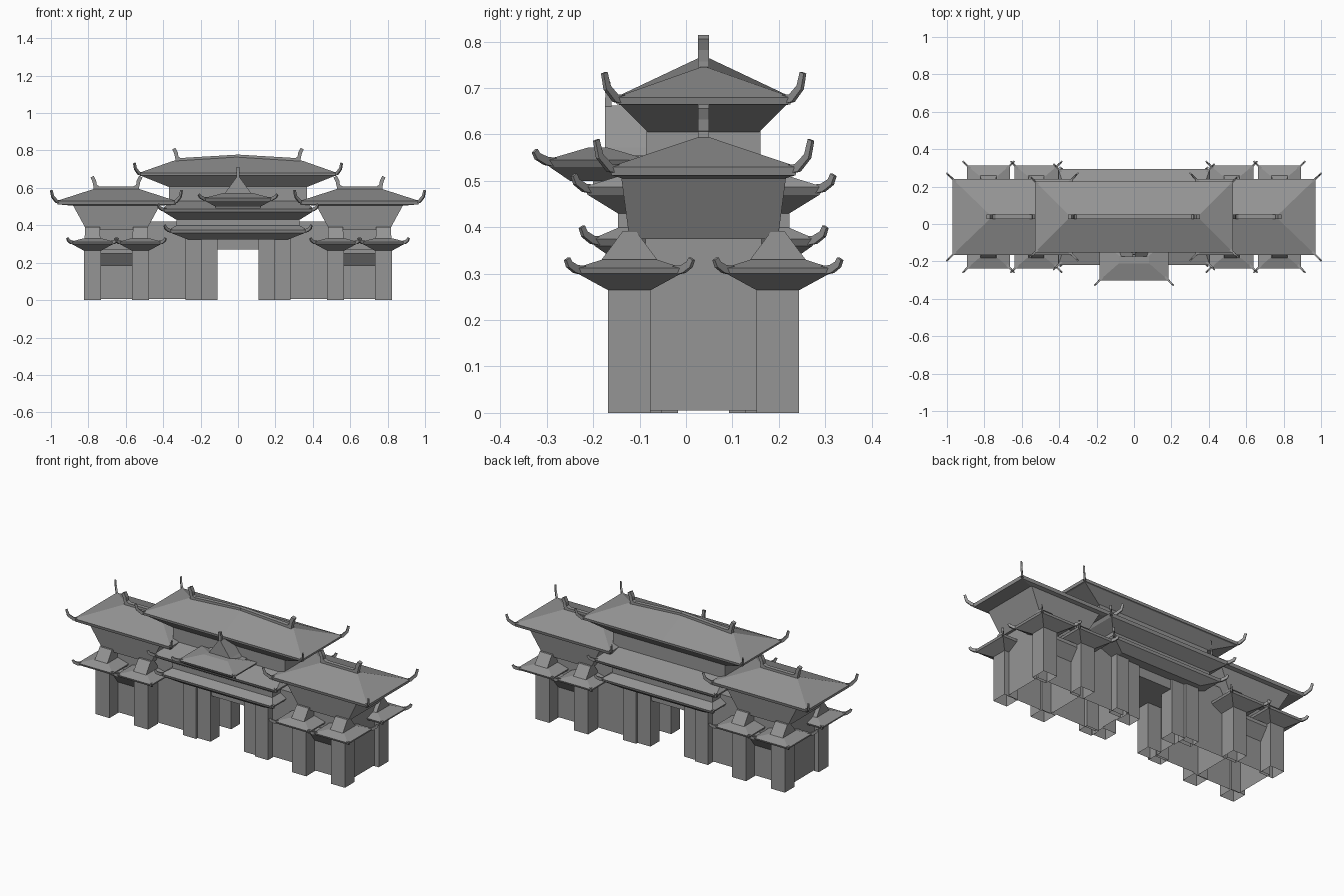
import bpy, bmesh
from mathutils import Vector

if "Cube" in bpy.data.objects:
    bpy.data.objects.remove(bpy.data.objects["Cube"], do_unlink=True)

stone = bpy.data.materials.new("stone_grey")
stone.use_nodes = True
GREY = (0.3, 0.3, 0.3, 1)
stone.diffuse_color = GREY
stone.node_tree.nodes["Principled BSDF"].inputs["Base Color"].default_value = GREY

CY = 0.038  # depth centre of the halls
SIDES = (-1, 1)


def finish(name, bm):
    mesh = bpy.data.meshes.new(name)
    bm.to_mesh(mesh)
    bm.free()
    mesh.materials.append(stone)
    obj = bpy.data.objects.new(name, mesh)
    bpy.context.collection.objects.link(obj)
    return obj


def loft(bm, rings, floor=True):
    """Skin a list of equal rings of points, cap the top and maybe the base."""
    loops = [[bm.verts.new(p) for p in ring] for ring in rings]
    for a, b in zip(loops, loops[1:]):
        for i in range(len(a)):
            j = (i + 1) % len(a)
            bm.faces.new((a[i], a[j], b[j], b[i]))
    if floor:
        bm.faces.new(loops[0][::-1])
    bm.faces.new(loops[-1])


def stack(name, cx, cy, levels, lift=0.0, floor=True):
    """Rectangles (half x, half y, z) skinned upward; lift arches the top."""
    bm = bmesh.new()
    rings = []
    for k, (hx, hy, z) in enumerate(levels):
        up = lift if k == len(levels) - 1 else 0
        ring = [(-hx, -hy, 0), (0, -hy, up), (hx, -hy, 0),
                (hx, hy, 0), (0, hy, up), (-hx, hy, 0)]
        if not lift:
            ring = [p for p in ring if p[0]]
        rings.append([(cx + x, cy + y, z + dz) for x, y, dz in ring])
    loft(bm, rings, floor)
    return finish(name, bm)


def box(name, x0, x1, y0, y1, z0, z1, floor=True):
    hx, hy = (x1 - x0) / 2, (y1 - y0) / 2
    return stack(name, (x0 + x1) / 2, (y0 + y1) / 2, [(hx, hy, z0), (hx, hy, z1)], floor=floor)


def sweep(bm, origin, direction, path, width, thick, taper=0.0):
    """Square bar along a path of (outward, up) steps."""
    d = Vector(direction).normalized()
    side = Vector((-d.y, d.x, 0))
    rings = []
    for i, (o, u) in enumerate(path):
        a, b = path[max(i - 1, 0)], path[min(i + 1, len(path) - 1)]
        t = Vector((b[0] - a[0], b[1] - a[1])).normalized()
        n = d * -t.y + Vector((0, 0, t.x))
        p = Vector(origin) + d * o + Vector((0, 0, u))
        s = 1 - taper * i / (len(path) - 1)
        rings.append([p + side * width * s * i1 + n * thick * s * i2
                      for i1, i2 in ((-1, -1), (1, -1), (1, 1), (-1, 1))])
    loft(bm, rings)
    bmesh.ops.recalc_face_normals(bm, faces=bm.faces)


def eave_horns(name, cx, cy, eave, out, up, rows=SIDES):
    """Upturned tips at the eave corners."""
    ex, ey, ez = eave
    bm = bmesh.new()
    for sx in SIDES:
        for sy in rows:
            sweep(bm, (cx + sx * ex, cy + sy * ey, ez), (sx, sy, 0),
                  [(-0.035, -0.006), (0, -0.002), (out * 0.75, up * 0.4), (out, up)],
                  0.006, 0.01, 0.35)
    return finish(name, bm)


def ridge(name, cx, half, z, lift=0.0):
    """Ridge bar with a curled finial at each end."""
    bm = bmesh.new()
    for s in SIDES:
        sweep(bm, (cx, CY, z + lift), (s, 0, 0), [(0, 0), (half, -lift)], 0.012, 0.008)
        sweep(bm, (cx + s * half, CY, z), (s, 0, 0),
              [(-0.025, 0), (-0.008, 0.012), (-0.004, 0.035), (0.008, 0.06)], 0.012, 0.01)
    return finish(name, bm)


def corner_tower(label, x, y):
    """Square pier with a small hip-and-gable roof."""
    stack(label + "_pier", x, y, [(0.046, 0.046, 0), (0.046, 0.046, 0.28)], floor=False)
    eave = (0.116, 0.116, 0.312)
    stack(label + "_roof", x, y, [(0.047, 0.047, 0.265), (0.111, 0.111, 0.3), eave,
                                  (0.05, 0.06, 0.33)], floor=False)
    stack(label + "_gable", x, y, [(0.042, 0.066, 0.322), (0.04, 0.014, 0.392)], floor=False)
    eave_horns(label + "_horns", x, y, eave, 0.026, 0.02)


def side_pavilion(label, cx):
    # ground storey, set back between the corner piers
    stack(label + "_wall", cx, CY, [(0.145, 0.125, 0.005), (0.145, 0.125, 0.385)], floor=False)
    stack(label + "_beam", cx, CY, [(0.1, 0.126, 0.185), (0.1, 0.175, 0.25), (0.1, 0.175, 0.27)],
          floor=False)
    for sx, xn in ((-1, "right"), (1, "left")):
        for sy, yn in ((-1, "front"), (1, "back")):
            corner_tower(f"{label}_{yn}_{xn}_tower", cx + sx * 0.128, CY + sy * 0.16)
    # flared upper storey and hipped roof
    stack(label + "_upper_storey", cx, CY, [(0.16, 0.16, 0.375), (0.235, 0.178, 0.512)])
    eave = (0.32, 0.203, 0.53)
    stack(label + "_roof", cx, CY, [(0.235, 0.175, 0.505), (0.315, 0.198, 0.512), eave,
                                    (0.115, 0.006, 0.596)], floor=False)
    eave_horns(label + "_horns", cx, CY, eave, 0.04, 0.058)
    ridge(label + "_ridge", cx, 0.122, 0.6)


side_pavilion("left_pavilion", 0.65)
side_pavilion("right_pavilion", -0.65)

# Gatehouse walls and columns around the open passage
for s, label in ((1, "left"), (-1, "right")):
    def span(name, a, b, y0, y1, z0, z1):
        box(f"{label}_{name}", min(s * a, s * b), max(s * a, s * b), y0, y1, z0, z1, floor=False)
    span("gate_wall", 0.2, 0.5, CY - 0.11, CY + 0.11, 0.005, 0.42)
    for sy, yn in ((-1, "front"), (1, "back")):
        for part, a, b, d0, d1 in (("column", 0.11, 0.2, 0.055, 0.14),
                                   ("jamb", 0.195, 0.28, 0.09, 0.155)):
            ys = sorted((CY + sy * d0, CY + sy * d1))
            span(f"{yn}_gate_{part}", a, b, *ys, 0, 0.35)
box("gate_lintel", -0.2, 0.2, CY - 0.13, CY + 0.13, 0.27, 0.35)

# Two skirt roofs around the gatehouse
for label, under, low, eave, top in (
        ("lower_skirt", (0.27, 0.185, 0.325), (0.36, 0.235, 0.36), (0.37, 0.24, 0.375), (0.32, 0.17, 0.405)),
        ("upper_skirt", (0.33, 0.185, 0.43), (0.395, 0.25, 0.47), (0.405, 0.257, 0.487), (0.36, 0.12, 0.53))):
    stack(label + "_roof", 0, CY, [under, low, eave, top])
    eave_horns(label + "_horns", 0, CY, eave, 0.032, 0.026)
stack("middle_storey", 0, CY, [(0.33, 0.185, 0.38), (0.33, 0.185, 0.44)], floor=False)
stack("top_storey", 0, CY, [(0.37, 0.123, 0.5), (0.37, 0.123, 0.61)], floor=False)

# Main roof with a gently arched ridge
main_eave = (0.53, 0.19, 0.68)
stack("main_roof", 0, CY, [(0.37, 0.12, 0.605), (0.515, 0.178, 0.663), (0.525, 0.187, 0.665),
                           main_eave, (0.345, 0.006, 0.745)], lift=0.022, floor=False)
eave_horns("main_roof_horns", 0, CY, main_eave, 0.034, 0.053)
ridge("main_ridge", 0, 0.335, 0.75, lift=0.02)

# Front porch roof with a gable facing forward
porch_eave = (0.185, 0.112, 0.545)
stack("porch_roof", 0, -0.19, [(0.12, 0.06, 0.5), (0.175, 0.104, 0.53), porch_eave,
                               (0.08, 0.02, 0.572)])
eave_horns("porch_horns", 0, -0.19, porch_eave, 0.034, 0.02, rows=(-1,))
stack("porch_gable", 0, -0.125, [(0.09, 0.05, 0.55), (0.07, 0.05, 0.572), (0.005, 0.05, 0.662)])
box("porch_backing", -0.12, 0.12, -0.2, -0.08, 0.47, 0.555)
finial = bmesh.new()
sweep(finial, (0, -0.167, 0.66), (0, -1, 0), [(0, 0), (0, 0.03), (0.003, 0.052)], 0.008, 0.007)
finish("porch_finial", finial)
